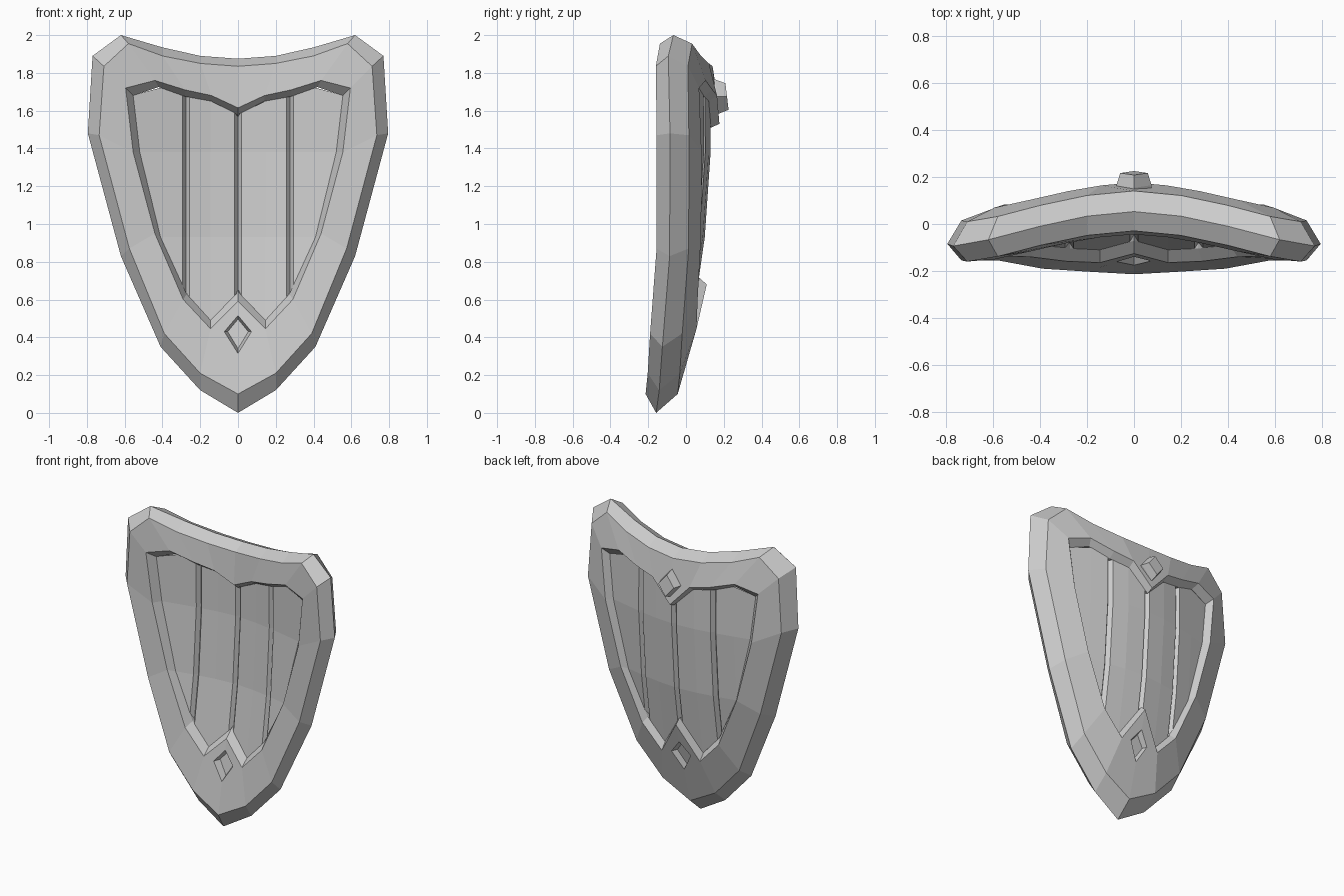
import bpy, bmesh
from math import hypot

cube = bpy.data.objects.get("Cube")
if cube:
    bpy.data.objects.remove(cube, do_unlink=True)

grey = bpy.data.materials.new("plain_grey")
grey.use_nodes = True
grey.diffuse_color = (0.6, 0.6, 0.6, 1)
grey.node_tree.nodes["Principled BSDF"].inputs["Base Color"].default_value = (0.6, 0.6, 0.6, 1)


def finish(bm, name, fix_normals=True):
    if fix_normals:
        bmesh.ops.recalc_face_normals(bm, faces=bm.faces)
    mesh = bpy.data.meshes.new(name)
    bm.to_mesh(mesh)
    bm.free()
    mesh.materials.append(grey)
    obj = bpy.data.objects.new(name, mesh)
    bpy.context.collection.objects.link(obj)
    return obj


def mid(x, z):
    """Depth of the curved middle surface of the shield."""
    return 0.067 - 0.1 * (1.5 - z) ** 2 - 0.26 * (hypot(x, 0.25) - 0.25)


def lerp(points, x):
    """Height along a polyline of (x, z) points."""
    for (xa, za), (xb, zb) in zip(points, points[1:]):
        if x <= xb:
            return za + (zb - za) * (x - xa) / (xb - xa)
    return points[-1][1]


def bridge(bm, a, b):
    n = len(a)
    for i in range(n):
        j = (i + 1) % n
        bm.faces.new((a[i], a[j], b[j], b[i]))


# Half outlines, from top centre round to bottom centre
ridge = [(0, 1.875), (.2, 1.89), (.4, 1.935), (.62, 2), (.77, 1.89),
         (.795, 1.48), (.62, .83), (.41, .35), (.2, .12), (0, 0)]
rim = [(0, 1.835), (.2, 1.85), (.4, 1.89), (.58, 1.955), (.71, 1.835),
       (.735, 1.47), (.575, .87), (.39, .42), (.2, .21), (0, .1)]
opening = [(0, 1.615), (.14, 1.68), (.28, 1.71), (.44, 1.76), (.595, 1.72),
           (.555, 1.38), (.44, .95), (.29, .6), (.145, .445), (0, .59)]
inner = [(0, 1.58), (.14, 1.65), (.28, 1.675), (.42, 1.725), (.555, 1.68),
         (.52, 1.38), (.41, .93), (.272, .63), (.145, .49), (0, .64)]


def recentre(half, top, bottom):
    return [(0, top)] + half[1:-1] + [(0, bottom)]


# Frame: closed ring of mirrored loops, each at an offset from the middle surface
sections = [(ridge, 0), (rim, -.085), (opening, -.11), (inner, -.065),
            (recentre(inner, 1.51, .715), .065),
            (recentre(opening, 1.53, .68), .11), (rim, .085)]
bm = bmesh.new()
loops = []
for half, offset in sections:
    outline = half + [(-x, z) for x, z in reversed(half[1:-1])]
    loops.append([bm.verts.new((x, mid(x, z) + offset, z)) for x, z in outline])
for i, loop in enumerate(loops):
    bridge(bm, loop, loops[(i + 1) % len(loops)])
frame = finish(bm, "shield_frame")

# Plank panel: front and back sheets with V grooves between planks
top_line = inner[:5]
bottom_line = inner[:4:-1] + [inner[4]]
w = 0.018
columns = [(0, 1), (w, 0), (.145, 0), (.275 - w, 0), (.275, 1), (.275 + w, 0),
           (.41, 0), (.52, 0), (.555, 0)]
columns = [(-x, g) for x, g in reversed(columns[1:])] + columns
bm = bmesh.new()
for side in (-1, 1):
    grid = []
    for x, groove in columns:
        low, high = lerp(bottom_line, abs(x)), lerp(top_line, abs(x))
        depth = side * (0.065 - 0.025 * groove)
        grid.append([bm.verts.new((x, mid(x, z) + depth, z))
                     for z in (low, max(low, .93), max(low, 1.38), high)])
    for a, b in zip(grid, grid[1:]):
        for k in range(3):
            quad = (a[k], b[k], b[k + 1], a[k + 1])
            bm.faces.new(quad if side < 0 else quad[::-1])
bmesh.ops.remove_doubles(bm, verts=bm.verts, dist=0.0005)
panel = finish(bm, "plank_panel", False)


def diamond(name, z, half_width, up, down, layers, slope):
    """Stack of diamond outlines given as (depth, scale), tilted by slope."""
    bm = bmesh.new()
    rings = []
    for y, s in layers:
        corners = [(0, up * s), (half_width * s, 0), (0, -down * s), (-half_width * s, 0)]
        rings.append([bm.verts.new((x, y + slope * dz, z + dz)) for x, dz in corners])
    for a, b in zip(rings, rings[1:]):
        bridge(bm, a, b)
    bm.faces.new(rings[0])
    bm.faces.new(rings[-1])
    return finish(bm, name)


# Diamond recesses near the tip on both faces
cutters = [
    diamond("front_cutter", .43, .07, .085, .115, [(-.19, 1.2), (-.154, 1), (-.115, .78)], .18),
    diamond("back_cutter", .46, .07, .09, .12, [(.09, 1.2), (.052, 1), (.015, .78)], .27),
]
for cutter in cutters:
    cutter.hide_render = True
    mod = frame.modifiers.new("diamond_recess", "BOOLEAN")
    mod.operation = "DIFFERENCE"
    mod.solver = "EXACT"
    mod.object = cutter
    bpy.context.view_layer.objects.active = frame
    bpy.ops.object.modifier_apply(modifier=mod.name)
    bpy.data.objects.remove(cutter, do_unlink=True)

# Raised diamond stud on the back
diamond("back_stud", 1.675, .075, .09, .09, [(.13, 1), (.165, 1), (.217, .78)], -.12)
